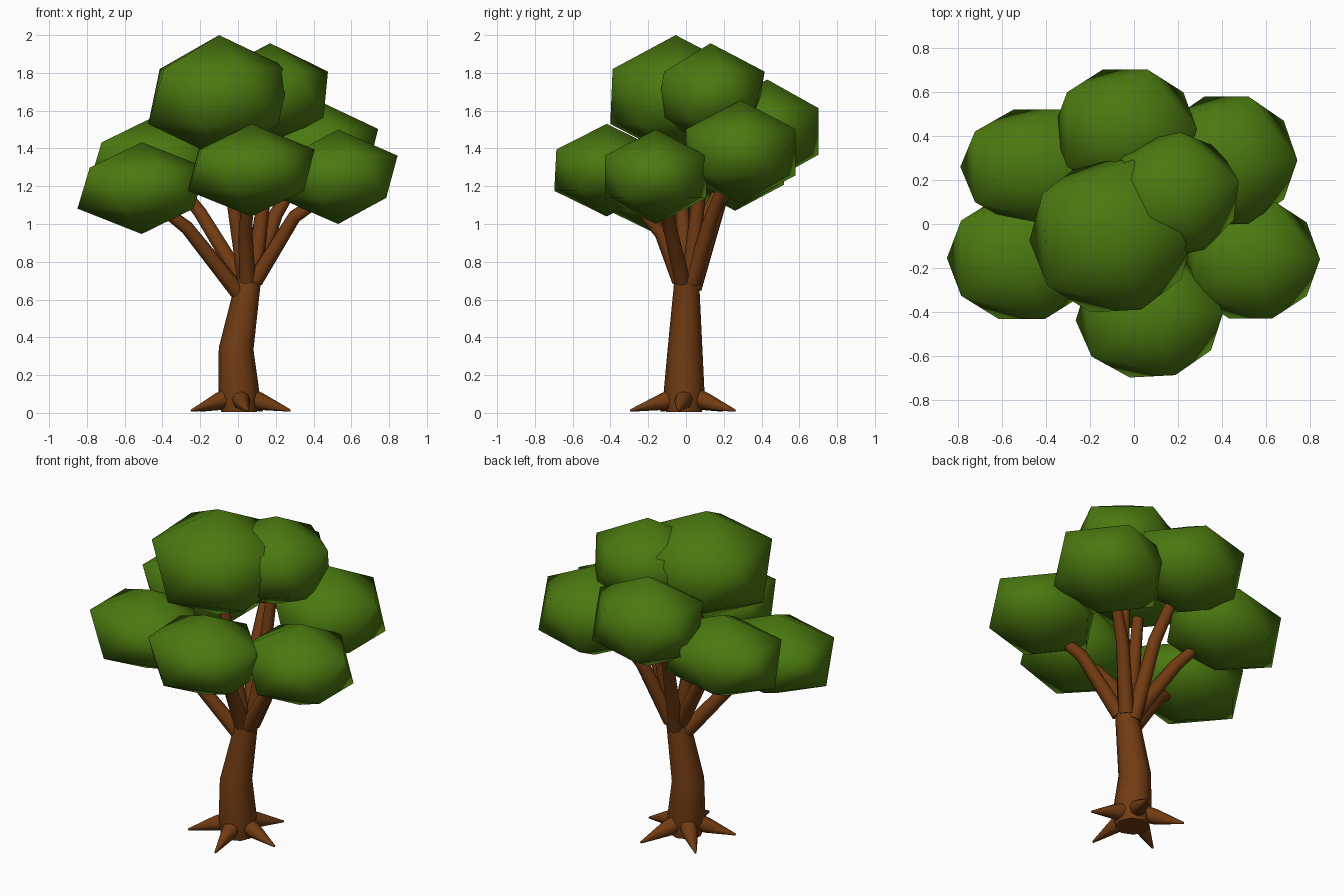
import bpy
from math import radians, sin, cos, pi

cube = bpy.data.objects.get("Cube")
if cube:
    bpy.data.objects.remove(cube, do_unlink=True)


def make_material(name, color):
    mat = bpy.data.materials.new(name)
    mat.use_nodes = True
    mat.diffuse_color = color
    mat.node_tree.nodes["Principled BSDF"].inputs["Base Color"].default_value = color
    return mat


leaf = make_material("leaf_green", (0.07, 0.19, 0.005, 1))
bark = make_material("bark_brown", (0.17, 0.045, 0.006, 1))


def select_only(obj):
    bpy.ops.object.select_all(action='DESELECT')
    obj.select_set(True)
    bpy.context.view_layer.objects.active = obj


def tube(name, points, radii, angle=50):
    """Tapered eight-sided tube along a path."""
    curve = bpy.data.curves.new(name, 'CURVE')
    curve.dimensions = '3D'
    curve.bevel_depth = 1
    curve.bevel_resolution = 2
    curve.use_fill_caps = True
    spline = curve.splines.new('POLY')
    spline.points.add(len(points) - 1)
    for p, co, r in zip(spline.points, points, radii):
        p.co = (*co, 1)
        p.radius = r
    obj = bpy.data.objects.new(name, curve)
    bpy.context.collection.objects.link(obj)
    select_only(obj)
    bpy.ops.object.convert(target='MESH')
    obj = bpy.context.object
    obj.data.materials.clear()
    obj.data.materials.append(bark)
    bpy.ops.object.shade_smooth_by_angle(angle=radians(angle))
    return obj


def foliage(name, centre, scale, turn=0):
    """Flattened icosahedron with soft shading."""
    bpy.ops.mesh.primitive_ico_sphere_add(subdivisions=1, radius=1, location=centre,
                                          rotation=(0, 0, radians(turn)))
    obj = bpy.context.object
    obj.name = name
    obj.scale = scale
    obj.data.materials.append(leaf)
    bpy.ops.object.shade_smooth()


# Trunk, leaning slightly at the top
tube("trunk", [(0.005, -0.01, 0.005), (0.005, -0.01, 0.11), (-0.01, -0.005, 0.34), (0.065, 0.005, 0.75)],
     [0.095, 0.108, 0.092, 0.062])

# Five pointed roots around the base
for i, reach in enumerate((0.3, 0.28, 0.29, 0.28, 0.28)):
    a = radians(-80 + 72 * i)
    tube(f"root_{i + 1}", [(r * cos(a), r * sin(a), z) for r, z in ((0.05, 0.085), (0.12, 0.06), (reach, 0.012))],
         [0.05, 0.046, 0.006])

# Branches reaching into each foliage clump
branches = {
    "front": [(0.05, -0.03, 0.70), (0.04, -0.13, 0.95), (0.05, -0.28, 1.13)],
    "front_left": [(0.09, -0.02, 0.70), (0.30, -0.10, 1.04), (0.42, -0.14, 1.12)],
    "front_right": [(0.0, -0.01, 0.64), (-0.27, -0.11, 0.98), (-0.40, -0.15, 1.08)],
    "back_right": [(0.02, 0.02, 0.70), (-0.20, 0.12, 1.06), (-0.30, 0.18, 1.19)],
    "back_left": [(0.08, 0.03, 0.69), (0.20, 0.14, 1.05), (0.32, 0.22, 1.25)],
    "back": [(0.04, 0.04, 0.66), (0.0, 0.18, 1.12), (-0.03, 0.33, 1.38)],
    "top_right": [(0.04, 0.0, 0.70), (-0.02, -0.02, 1.08), (-0.08, -0.05, 1.5)],
    "top_left": [(0.08, 0.02, 0.70), (0.13, 0.06, 1.08), (0.16, 0.11, 1.52)],
}
for name, path in branches.items():
    tube(name + "_branch", path, [0.045, 0.037, 0.03])

# Foliage clumps
foliage("front_foliage", (0.07, -0.42, 1.285), (0.375, 0.32, 0.245), 3)
foliage("front_left_foliage", (0.53, -0.16, 1.25), (0.352, 0.317, 0.25))
foliage("front_right_foliage", (-0.51, -0.155, 1.19), (0.38, 0.325, 0.243))
foliage("back_right_foliage", (-0.44, 0.26, 1.32), (0.39, 0.305, 0.25))
foliage("back_left_foliage", (0.42, 0.29, 1.38), (0.36, 0.34, 0.275))
foliage("back_foliage", (-0.04, 0.43, 1.49), (0.365, 0.32, 0.275))
foliage("top_right_foliage", (-0.1, -0.055, 1.675), (0.42, 0.40, 0.325), 3)
foliage("top_left_foliage", (0.17, 0.13, 1.685), (0.35, 0.32, 0.272), 12)
